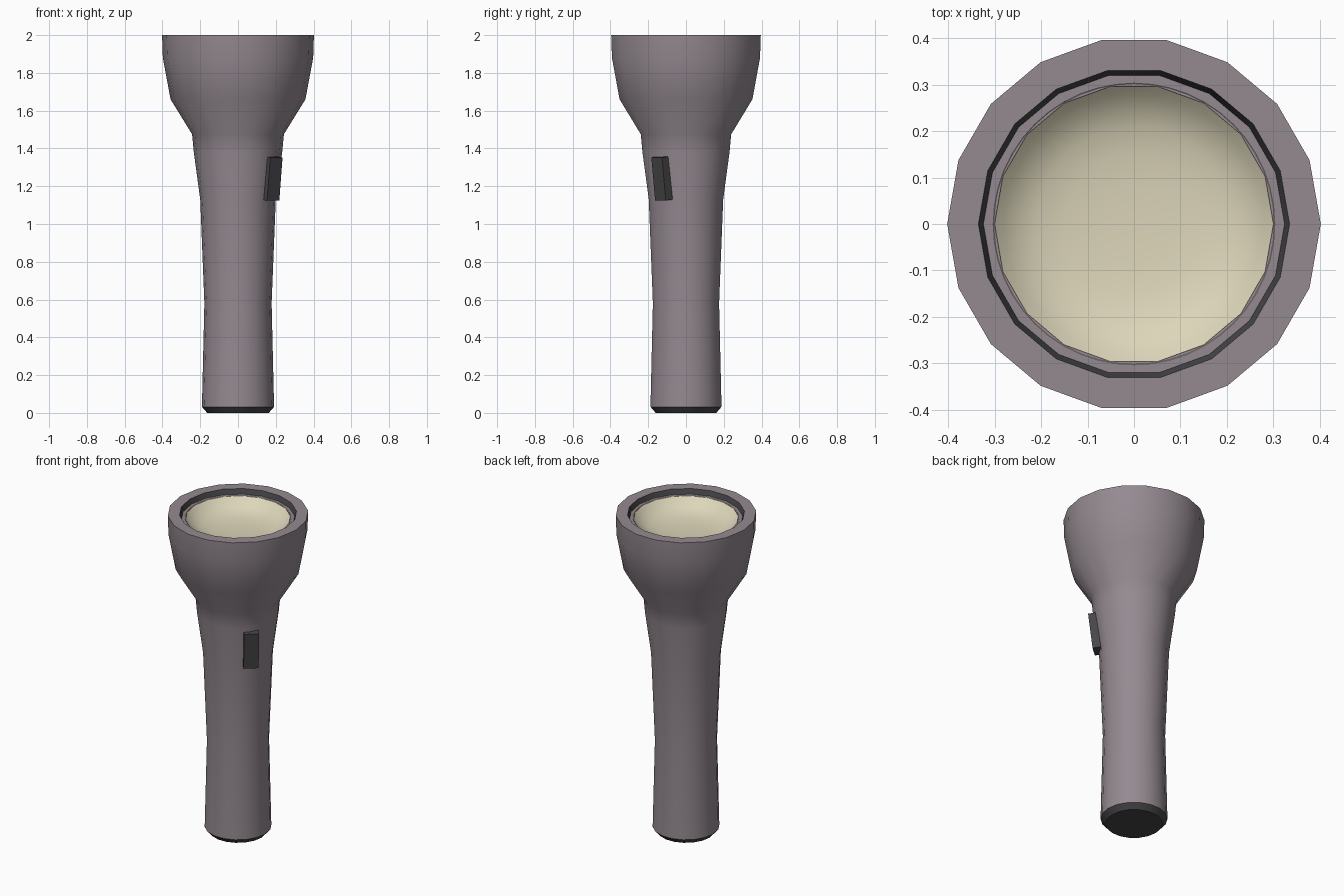
import bpy, bmesh, math
from mathutils import Matrix, Vector

if "Cube" in bpy.data.objects:
    bpy.data.objects.remove(bpy.data.objects["Cube"])


def material(name, rgb):
    m = bpy.data.materials.new(name)
    m.diffuse_color = (*rgb, 1)
    m.use_nodes = True
    m.node_tree.nodes["Principled BSDF"].inputs["Base Color"].default_value = m.diffuse_color
    return m


GREY = material("mauve_grey", (0.30, 0.255, 0.285))
DARK = material("dark_grey", (0.062, 0.060, 0.064))
CREAM = material("cream", (0.72, 0.67, 0.49))


def finish(name, bm, mats, angle=None):
    me = bpy.data.meshes.new(name)
    bm.to_mesh(me)
    bm.free()
    for m in mats:
        me.materials.append(m)
    ob = bpy.data.objects.new(name, me)
    bpy.context.collection.objects.link(ob)
    if angle:
        bpy.ops.object.select_all(action='DESELECT')
        ob.select_set(True)
        bpy.context.view_layer.objects.active = ob
        bpy.ops.object.shade_smooth_by_angle(angle=math.radians(angle))
    return ob


def lathe(name, profile, sides, mats, band_colour=(), angle=35):
    """Spin (radius, z) points about z; band_colour picks dark bands by index."""
    bm = bmesh.new()
    rings = []
    for r, z in profile:
        if r == 0:
            rings.append([bm.verts.new((0, 0, z))] * sides)
        else:
            rings.append([bm.verts.new((r * math.cos(2 * math.pi * k / sides),
                                        r * math.sin(2 * math.pi * k / sides), z))
                          for k in range(sides)])
    for i in range(len(rings) - 1):
        for k in range(sides):
            n = (k + 1) % sides
            quad = [rings[i][k], rings[i][n], rings[i + 1][n], rings[i + 1][k]]
            f = bm.faces.new(list(dict.fromkeys(quad)))
            f.material_index = 1 if i in band_colour else 0
    return finish(name, bm, mats, angle)


# Torch body: dark end cap, handle, flared head, flat rim, dark inner wall, ledge
body = [(0, 0), (0.163, 0), (0.191, 0.032), (0.178, 0.58), (0.200, 1.13),
        (0.234, 1.38), (0.243, 1.475), (0.357, 1.66), (0.398, 1.88), (0.402, 2.0),
        (0.335, 2.0), (0.324, 1.97), (0.300, 1.97)]
lathe("torch_body", body, 18, [GREY, DARK], band_colour=(0, 1, 10))

# Concave reflector lens
lens = [(0.303, 1.971), (0.28, 1.948), (0.25, 1.925), (0.21, 1.907),
        (0.15, 1.895), (0.08, 1.89), (0, 1.888)]
lathe("lens", lens, 48, [CREAM], angle=60)

# Switch: box leaning with the handle slope
bm = bmesh.new()
bmesh.ops.create_cube(bm, size=1)
bmesh.ops.scale(bm, vec=Vector((0.07, 0.086, 0.23)), verts=bm.verts)
place = (Matrix.Translation((0.172, -0.119, 1.242))
         @ Matrix.Rotation(math.radians(-49), 4, 'Z')
         @ Matrix.Rotation(math.radians(6.5), 4, 'Y'))
bmesh.ops.transform(bm, matrix=place, verts=bm.verts)
finish("switch", bm, [DARK])
